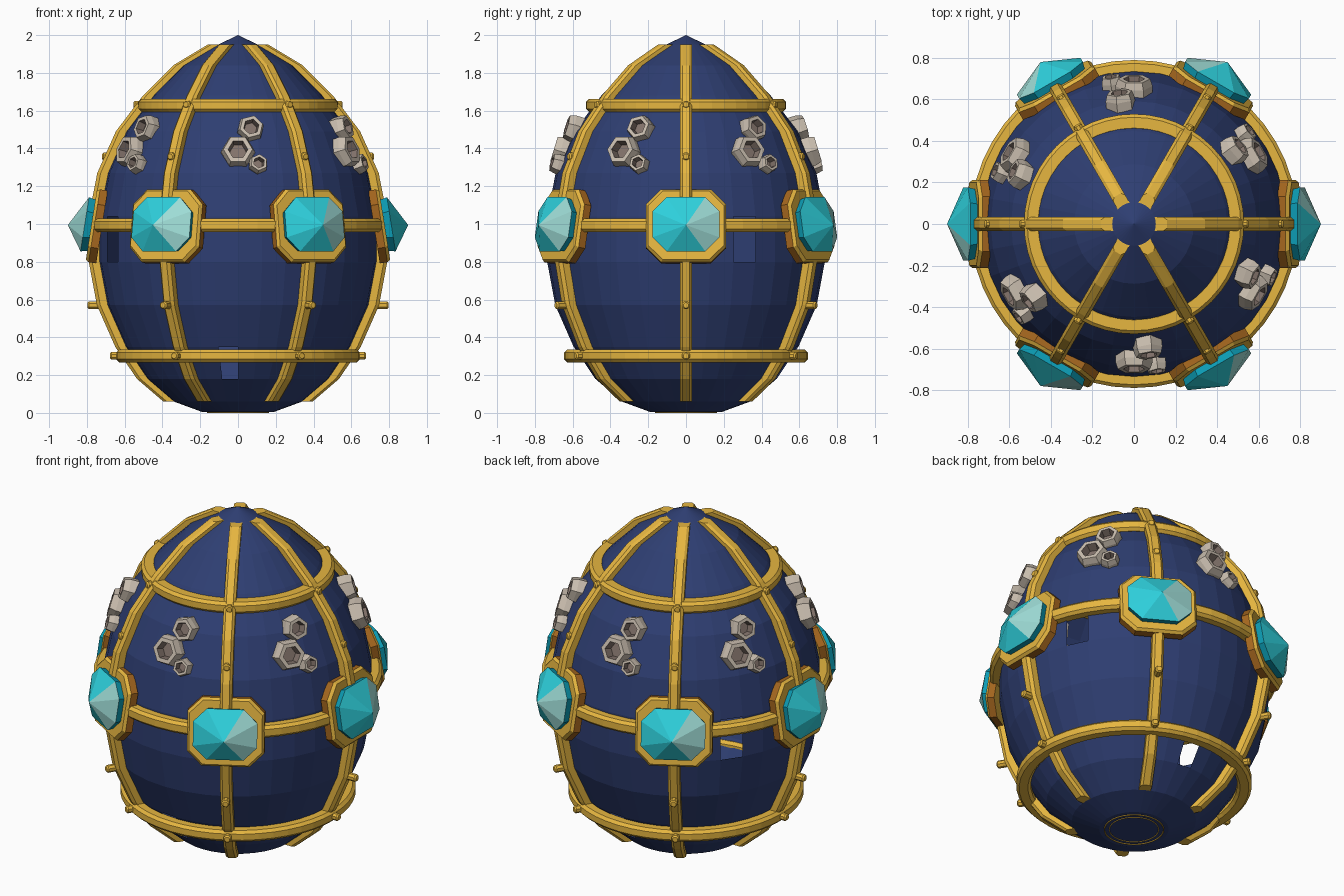
import bpy, bmesh, math
from math import sin, cos, pi, radians
from mathutils import Vector, Matrix

cube = bpy.data.objects.get("Cube")
if cube:
    bpy.data.objects.remove(cube, do_unlink=True)


def material(name, *rgb):
    lin = [(c / 255 / 12.92) if c < 11 else ((c / 255 + 0.055) / 1.055) ** 2.4 for c in rgb]
    m = bpy.data.materials.new(name)
    m.use_nodes = True
    m.diffuse_color = (*lin, 1)
    m.node_tree.nodes["Principled BSDF"].inputs["Base Color"].default_value = (*lin, 1)
    return m


NAVY = material("navy_shell", 46, 62, 114)
GOLD = material("gold", 230, 182, 64)
BRONZE = material("bronze", 164, 102, 30)
CYAN = material("gem_cyan", 46, 208, 220)
PALE = material("gem_pale", 158, 220, 214)
TEAL = material("gem_teal", 12, 156, 180)
STONE = material("barnacle_stone", 202, 190, 175)
HOLLOW = material("barnacle_hollow", 132, 116, 108)


def loft(bm, rings, caps=(True, True), wrap=False, mats=None):
    """Bridge equal loops of points; mats gives a material index per band."""
    loops = [[bm.verts.new(p) for p in ring] for ring in rings]
    n = len(loops[0])
    pairs = list(zip(loops, loops[1:])) + ([(loops[-1], loops[0])] if wrap else [])
    for band, (a, b) in enumerate(pairs):
        for i in range(n):
            j = (i + 1) % n
            f = bm.faces.new((a[i], a[j], b[j], b[i]))
            f.material_index = mats[band] if mats else 0
    if not wrap:
        if caps[0]:
            bm.faces.new(loops[0][::-1])
        if caps[1]:
            f = bm.faces.new(loops[-1])
            f.material_index = mats[-1] if mats else 0


def finish(bm, name, mats):
    bmesh.ops.remove_doubles(bm, verts=bm.verts, dist=1e-5)
    bmesh.ops.recalc_face_normals(bm, faces=bm.faces)
    mesh = bpy.data.meshes.new(name)
    bm.to_mesh(mesh)
    bm.free()
    for m in mats:
        mesh.materials.append(m)
    return mesh


def place(mesh, name, angle=0.0):
    ob = bpy.data.objects.new(name, mesh)
    ob.rotation_euler.z = angle
    bpy.context.collection.objects.link(ob)


def six(mesh, name, start=0):
    for k in range(6):
        place(mesh, f"{name}_{k + 1}", radians(start + 60 * k))


def surface_frame(r, z, tilt=0.0, az=0.0):
    """Local x runs round the egg, y up along it, z outward."""
    out = Vector((cos(tilt) * cos(az), cos(tilt) * sin(az), sin(tilt)))
    side = Vector((-sin(az), cos(az), 0))
    up = out.cross(side)
    m = Matrix((side, up, out)).transposed().to_4x4()
    m.translation = (r * cos(az), r * sin(az), z)
    return m


def polygon(r, n, z, turn=0.0):
    return [Vector((r * cos(turn + 2 * pi * i / n), r * sin(turn + 2 * pi * i / n), z)) for i in range(n)]


def octagon(w, h, c, z):
    """Rectangle with corners cut by c."""
    return [Vector((x, y, z)) for x, y in
            ((w, c - h), (w, h - c), (w - c, h), (c - w, h), (-w, h - c), (-w, c - h), (c - w, -h), (w - c, -h))]


# Egg outline as (radius, height)
PROFILE = [(0.19, 0.005), (0.34, 0.06), (0.48, 0.18), (0.595, 0.35), (0.692, 0.57), (0.735, 0.8),
           (0.735, 1.04), (0.69, 1.27), (0.592, 1.49), (0.448, 1.68), (0.288, 1.84), (0.105, 1.95)]


def egg_radius(z):
    for (r0, z0), (r1, z1) in zip(PROFILE, PROFILE[1:]):
        if z <= z1:
            return r0 + (r1 - r0) * (z - z0) / (z1 - z0)


# Shell, with a few missing panels
bm = bmesh.new()
loft(bm, [polygon(r, 36, z) for r, z in PROFILE] + [polygon(1e-7, 36, 2.0)], caps=(True, False))
bmesh.ops.remove_doubles(bm, verts=bm.verts, dist=1e-5)
bmesh.ops.recalc_face_normals(bm, faces=bm.faces)
holes = [(25, 0.92), (145, 0.92), (205, 0.92), (85, 0.265), (265, 0.265)]
gone = []
for f in bm.faces:
    c = f.calc_center_median()
    deg = math.degrees(math.atan2(c.y, c.x)) % 360
    if any(abs(deg - a) < 3 and abs(c.z - z) < 0.05 for a, z in holes):
        gone.append(f)
bmesh.ops.delete(bm, geom=gone, context="FACES")
place(finish(bm, "egg_shell", [NAVY]), "egg_shell")


# Horizontal hoops
def hoop(name, r, z, w, h, c):
    bm = bmesh.new()
    section = octagon(w, h, c, 0)
    loft(bm, [[Vector(((r + p.x) * cos(a), (r + p.x) * sin(a), z + p.y)) for p in section]
              for a in (2 * pi * i / 48 for i in range(48))], wrap=True)
    place(finish(bm, name, [GOLD]), name)


hoop("upper_hoop", 0.488, 1.628, 0.042, 0.034, 0.016)
hoop("middle_hoop", 0.75, 0.993, 0.04, 0.036, 0.016)
hoop("lower_hoop", 0.605, 0.302, 0.04, 0.034, 0.016)
hoop("base_outer_hoop", 0.162, 0.005, 0.003, 0.005, 0.001)
hoop("base_inner_hoop", 0.135, 0.005, 0.002, 0.004, 0.001)

# Upright ribs that follow the outline, cut level at both ends
bm = bmesh.new()
loft(bm, [[Vector((r + d, s, z)) for s, d in
           ((-0.033, -0.02), (-0.033, 0.037), (-0.019, 0.055), (0.019, 0.055), (0.033, 0.037), (0.033, -0.02))]
          for r, z in PROFILE[1:]])
six(finish(bm, "rib", [GOLD]), "rib")

# Studs along each rib
bm = bmesh.new()
for z, top in ((0.302, 0.115), (0.57, 0.105), (1.357, 0.068), (1.632, 0.068)):
    m = surface_frame(egg_radius(z), z)
    loft(bm, [[m @ p for p in polygon(q, 8, h, pi / 8)] for q, h in
              ((0.022, 0.02), (0.022, top - 0.008), (0.015, top))])
six(finish(bm, "rib_studs", [GOLD]), "rib_studs")

# Gem mounts: bronze sides, gold face
mount = surface_frame(0.745, 0.988, radians(9))
bm = bmesh.new()
loft(bm, [[mount @ p for p in octagon(*s)] for s in
          ((0.212, 0.195, 0.08, -0.025), (0.212, 0.195, 0.08, 0.016), (0.2, 0.183, 0.076, 0.032))],
     mats=[1, 0])
six(finish(bm, "gem_mount", [GOLD, BRONZE]), "gem_mount")

# Gems: dark girdle and a pointed crown that is pale on one side
bm = bmesh.new()
loft(bm, [octagon(0.165, 0.135, 0.07, 0.02), octagon(0.177, 0.145, 0.075, 0.067)], caps=(True, False), mats=[2])
crown = [bm.verts.new(p) for p in octagon(0.177, 0.145, 0.075, 0.067)]
tip = bm.verts.new((0, -0.018, 0.155))
for i, v in enumerate(crown):
    w = crown[(i + 1) % 8]
    f = bm.faces.new((v, w, tip))
    f.material_index = 1 if v.co.x + w.co.x > 0.2 else 0
bm.transform(mount)
six(finish(bm, "gem", [CYAN, PALE, TEAL]), "gem")

# Barnacle clusters between the ribs: hollow six-sided cups
bm = bmesh.new()
for side, z, size, height in ((0.0, 1.378, 0.09, 0.06), (0.065, 1.5, 0.073, 0.055), (0.105, 1.312, 0.053, 0.05)):
    r = egg_radius(z)
    m = surface_frame(r, z, radians(17), side / r)
    loft(bm, [[m @ p for p in polygon(size * k, 6, h, side * 4)] for k, h in
              ((1.0, -0.025), (1.0, height * 0.4), (0.86, height), (0.58, height), (0.48, height * 0.2))],
         mats=[0, 0, 0, 1])
six(finish(bm, "barnacle_cluster", [STONE, HOLLOW]), "barnacle_cluster", 30)
